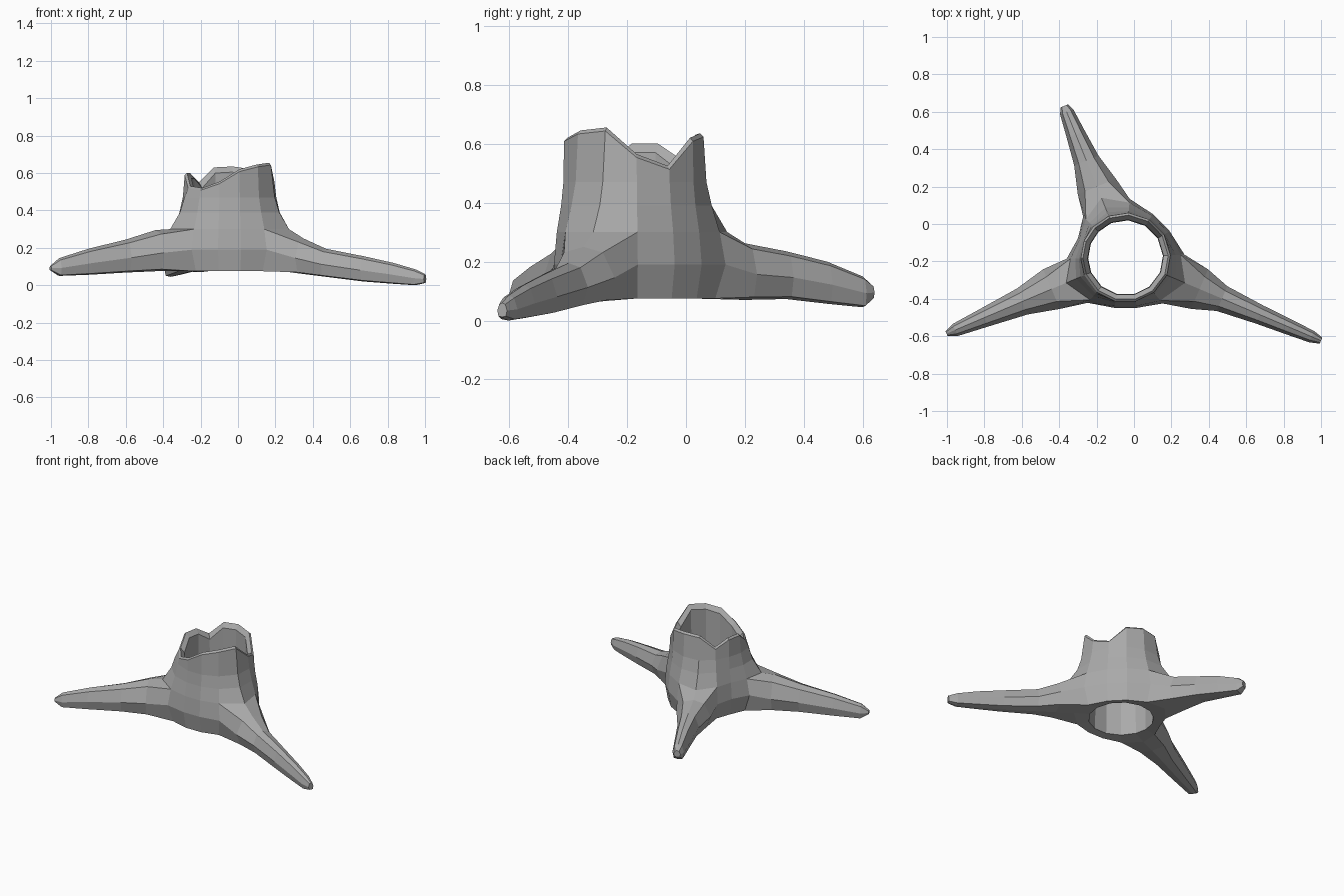
import bpy, bmesh
from math import radians, cos, sin
from mathutils import Vector

cube = bpy.data.objects.get("Cube")
if cube:
    bpy.data.objects.remove(cube)

CENTER = Vector((-0.045, -0.18, 0))

# Bark colour
bark = bpy.data.materials.new("grey_bark")
bark.use_nodes = True
colour = (0.4, 0.4, 0.4, 1)
bark.diffuse_color = colour
bark.node_tree.nodes["Principled BSDF"].inputs["Base Color"].default_value = colour

# Trunk columns: angle and broken rim height
columns = [(-23, .655), (3, .565), (31, .525), (58, .62), (86, .635), (112, .63), (136, .55),
           (158, .6), (181, .6), (203, .53), (230, .52), (257, .555), (283, .62), (309, .645)]
N = len(columns)
root_columns = (0, 5, 9)

# Trunk rows: height, then radius in a valley, beside a root and on a root
rows = [(.075, .255, .28, .31), (.19, .275, .315, .36), (.30, .265, .295, .345),
        (.39, .25, .268, .288), (.47, .242, .25, .262)]

# Root sections: distance, half width, top height, bottom height
roots = {
    0: [(.43, .115, .25, .06), (.56, .072, .195, .045), (.78, .052, .155, .02),
        (.95, .042, .12, .008), (1.08, .033, .085, .0), (1.135, .018, .06, .012)],
    5: [(.41, .11, .262, .07), (.56, .07, .235, .073), (.71, .052, .2, .057),
        (.84, .038, .15, .045), (.875, .022, .12, .075)],
    9: [(.43, .115, .295, .075), (.6, .075, .245, .068), (.82, .052, .195, .056),
        (.99, .035, .145, .05), (1.04, .014, .105, .08)],
}

# Section outline, counter-clockwise side first: sideways share, height share
outline = [(-.62, .9), (0, 1), (.62, .9), (1, .45), (.75, .05), (0, 0), (-.75, .05), (-1, .45)]


def polar(angle, r, z):
    a = radians(angle)
    return CENTER + Vector((r * cos(a), r * sin(a), z))


def kind(i):
    """0 in a valley, 1 beside a root, 2 on a root."""
    gap = min(min((i - c) % N, (c - i) % N) for c in root_columns)
    return max(0, 2 - gap)


bm = bmesh.new()


def ring(height, radius):
    return [bm.verts.new(polar(a, radius(i), height(top)))
            for i, (a, top) in enumerate(columns)]


# Outer wall, broken lip, then the hollow down to the bottom opening
rings = [ring(lambda t, z=row[0]: z, lambda i, row=row: row[1 + kind(i)]) for row in rows]
rings.append(ring(lambda t: t - .012, lambda i: .24))
rings.append(ring(lambda t: t, lambda i: .228))
rings.append(ring(lambda t: t - .03, lambda i: .203))
rings.append(ring(lambda t: .3, lambda i: .2))
rings.append(ring(lambda t: .085, lambda i: .205))

for k in range(len(rings)):
    lower, upper = rings[k], rings[(k + 1) % len(rings)]
    for i in range(N):
        j = (i + 1) % N
        opens_to_root = k < 2 and (i in root_columns or j in root_columns)
        if not opens_to_root:
            bm.faces.new((lower[i], lower[j], upper[j], upper[i]))

# Roots lofted out of the openings left in the wall
for c, sections in roots.items():
    angle = columns[c][0]
    side = Vector((-sin(radians(angle)), cos(radians(angle)), 0))
    left, right = (c - 1) % N, (c + 1) % N
    loop = [rings[2][left], rings[2][c], rings[2][right], rings[1][right],
            rings[0][right], rings[0][c], rings[0][left], rings[1][left]]
    for r, half, top, bottom in sections:
        new = [bm.verts.new(polar(angle, r, bottom + h * (top - bottom)) + side * s * half)
               for s, h in outline]
        for i in range(8):
            j = (i + 1) % 8
            bm.faces.new((loop[i], loop[j], new[j], new[i]))
        loop = new
    bm.faces.new(loop)

bmesh.ops.delete(bm, geom=[v for v in bm.verts if not v.link_faces], context='VERTS')
bmesh.ops.recalc_face_normals(bm, faces=bm.faces)

mesh = bpy.data.meshes.new("hollow_stump")
bm.to_mesh(mesh)
bm.free()
mesh.materials.append(bark)
stump = bpy.data.objects.new("hollow_stump", mesh)
bpy.context.collection.objects.link(stump)
